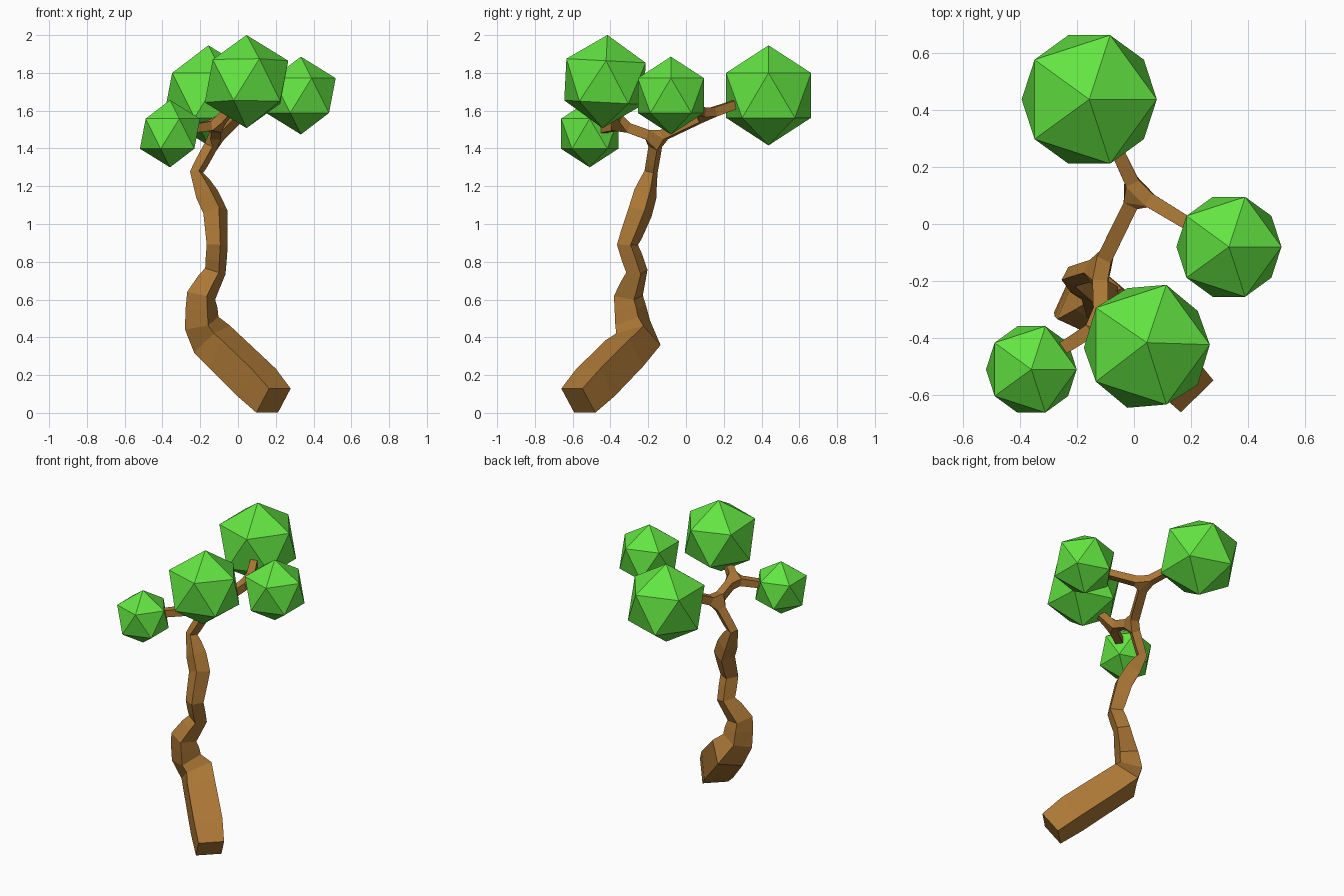
import bpy
from math import radians

cube = bpy.data.objects.get("Cube")
if cube:
    bpy.data.objects.remove(cube, do_unlink=True)


def material(name, rgb):
    mat = bpy.data.materials.new(name)
    mat.use_nodes = True
    mat.diffuse_color = (*rgb, 1)
    mat.node_tree.nodes["Principled BSDF"].inputs["Base Color"].default_value = (*rgb, 1)
    return mat


bark = material("brown bark", (0.41, 0.186, 0.037))
leaf = material("leaf green", (0.125, 0.78, 0.054))

# Skeleton of the tree: each limb is a list of (position, half thickness)
trunk = [
    ((0.188, -0.57, 0.065), 0.08),
    ((0.10, -0.48, 0.16), 0.09),
    ((-0.137, -0.252, 0.39), 0.086),
    ((-0.192, -0.282, 0.475), 0.07),
    ((-0.195, -0.305, 0.62), 0.058),
    ((-0.12, -0.26, 0.75), 0.042),
    ((-0.11, -0.31, 0.89), 0.041),
    ((-0.12, -0.242, 1.065), 0.048),
    ((-0.165, -0.215, 1.16), 0.046),
    ((-0.219, -0.185, 1.275), 0.026),
    ((-0.12, -0.155, 1.455), 0.027),
]
back_fork = [((0.01, 0.11, 1.58), 0.026)]
front_fork = [((-0.115, -0.35, 1.525), 0.026)]
back_twig = [((-0.07, 0.28, 1.64), 0.022)]
left_twig = [((0.25, -0.035, 1.64), 0.022)]
right_twig = [((-0.28, -0.455, 1.5), 0.022)]
front_twig = [((-0.02, -0.40, 1.63), 0.022)]

points, radii, edges = [], [], []


def grow(limb, start=None):
    """Append a limb to the skeleton and return the index of its tip."""
    for position, radius in limb:
        points.append(position)
        radii.append(radius)
        if start is not None:
            edges.append((start, len(points) - 1))
        start = len(points) - 1
    return start


crown = grow(trunk)
back = grow(back_fork, crown)
front = grow(front_fork, crown)
grow(back_twig, back)
grow(left_twig, back)
grow(right_twig, front)
grow(front_twig, front)

# Trunk and branches: square-section skin over the skeleton
mesh = bpy.data.meshes.new("trunk_and_branches")
mesh.from_pydata(points, edges, [])
mesh.materials.append(bark)
tree = bpy.data.objects.new("trunk_and_branches", mesh)
bpy.context.collection.objects.link(tree)
skin = tree.modifiers.new("Skin", "SKIN")
skin.use_smooth_shade = False
for i, radius in enumerate(radii):
    vertex = mesh.skin_vertices[0].data[i]
    vertex.radius = (radius, radius)
    vertex.use_root = i == 0

# Foliage: faceted balls on the branch tips
foliage = {
    "front_foliage": ((0.045, -0.429, 1.754), 0.247, -3),
    "back_foliage": ((-0.157, 0.437, 1.681), 0.265, 0),
    "left_foliage": ((0.333, -0.08, 1.68), 0.206, 0),
    "right_foliage": ((-0.36, -0.51, 1.478), 0.178, 0),
}
for name, (centre, radius, tilt) in foliage.items():
    bpy.ops.mesh.primitive_ico_sphere_add(
        subdivisions=1, radius=radius, location=centre, rotation=(radians(tilt), 0, 0))
    ball = bpy.context.object
    ball.name = name
    ball.data.materials.append(leaf)
